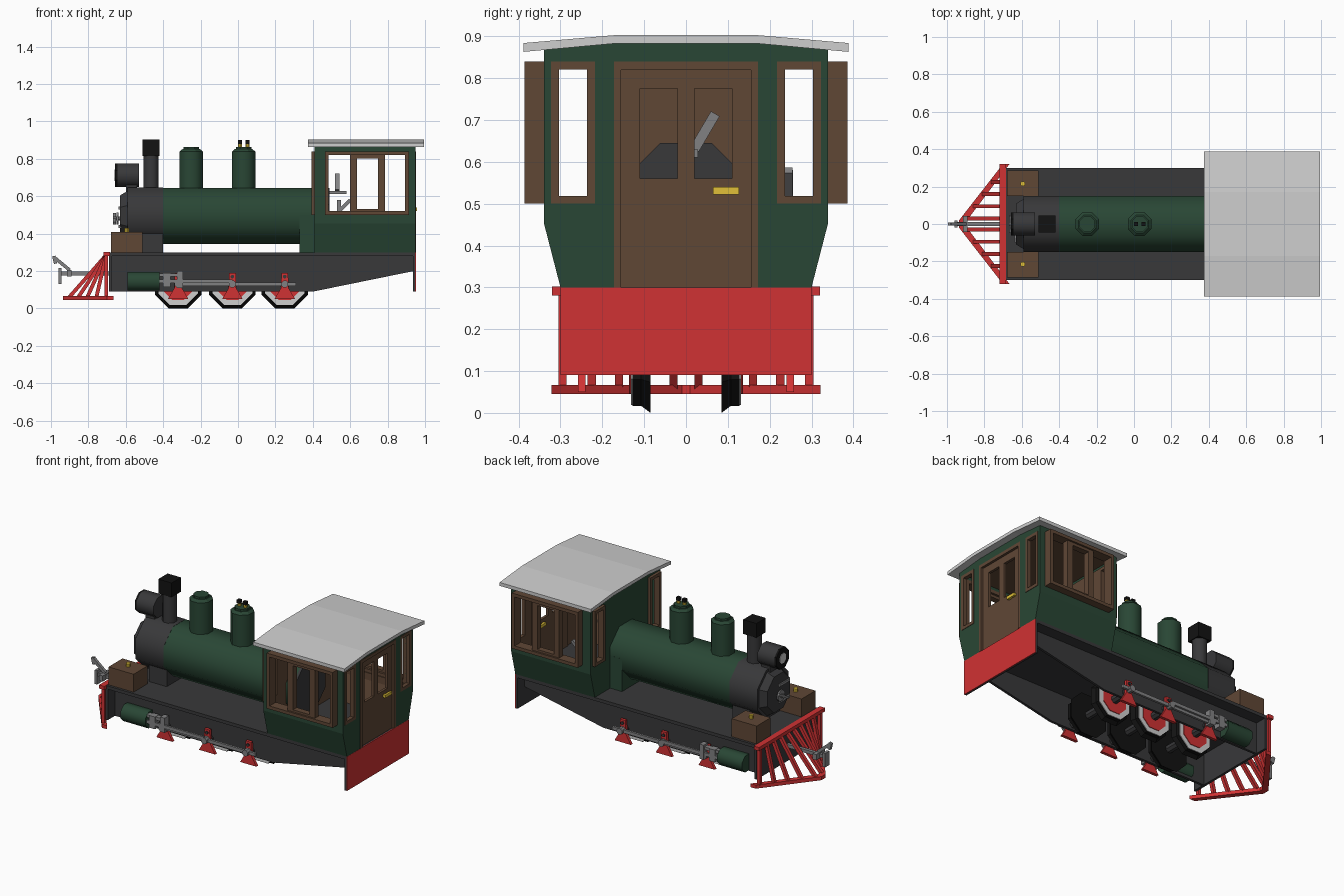
import bpy, bmesh, math
from mathutils import Vector

if "Cube" in bpy.data.objects:
    bpy.data.objects.remove(bpy.data.objects["Cube"])


def material(name, r, g, b):
    m = bpy.data.materials.new(name)
    m.diffuse_color = (r, g, b, 1)
    m.use_nodes = True
    m.node_tree.nodes["Principled BSDF"].inputs["Base Color"].default_value = m.diffuse_color
    return m


GREEN = material("dark green", .022, .062, .035)
BROWN = material("wood brown", .115, .063, .036)
DARK = material("charcoal", .04, .04, .042)
BLACK = material("black", .006, .006, .006)
RED = material("red", .63, .032, .033)
LIGHT = material("light grey", .62, .62, .62)
STEEL = material("steel grey", .22, .22, .225)
GOLD = material("gold", .75, .53, .04)


def rect(u0, u1, v0, v1):
    return [(u0, v0), (u1, v0), (u1, v1), (u0, v1)]


def ngon(u, v, r, n=8):
    return [(u + r * math.cos(math.tau * (i + .5) / n),
             v + r * math.sin(math.tau * (i + .5) / n)) for i in range(n)]


def frame(u0, u1, v0, v1, w):
    return [rect(u0, u1, v0, v0 + w), rect(u0, u1, v1 - w, v1),
            rect(u0, u0 + w, v0 + w, v1 - w), rect(u1 - w, u1, v0 + w, v1 - w)]


def place(axis, u, v, a):
    return {"x": (a, u, v), "y": (u, a, v), "z": (u, v, a)}[axis]


def prism(name, mat, axis, polys, a, b, mirror=False, smooth=False, taper=1.0):
    """Extrude 2D polygons along an axis; mirror adds the copy across y = 0."""
    if not isinstance(polys[0], list):
        polys = [polys]
    bm = bmesh.new()
    for p in polys:
        cu = sum(q[0] for q in p) / len(p)
        cv = sum(q[1] for q in p) / len(p)
        for s in ((1, -1) if mirror else (1,)):
            lo = [place(axis, u, v, a) for u, v in p]
            hi = [place(axis, cu + (u - cu) * taper, cv + (v - cv) * taper, b) for u, v in p]
            lo = [bm.verts.new((c[0], c[1] * s, c[2])) for c in lo]
            hi = [bm.verts.new((c[0], c[1] * s, c[2])) for c in hi]
            bm.faces.new(lo)
            bm.faces.new(hi)
            for i in range(len(p)):
                j = (i + 1) % len(p)
                bm.faces.new((lo[i], lo[j], hi[j], hi[i]))
    bmesh.ops.recalc_face_normals(bm, faces=bm.faces)
    me = bpy.data.meshes.new(name)
    bm.to_mesh(me)
    bm.free()
    if smooth:
        me.shade_smooth()
        me.set_sharp_from_angle(angle=math.radians(50))
    me.materials.append(mat)
    ob = bpy.data.objects.new(name, me)
    bpy.context.collection.objects.link(ob)
    return ob


def rod(name, mat, p, q, w):
    p, q = Vector(p), Vector(q)
    ob = prism(name, mat, "z", rect(-w, w, -w, w), 0, (q - p).length)
    ob.rotation_mode = "QUATERNION"
    ob.rotation_quaternion = (q - p).to_track_quat("Z", "Y")
    ob.location = p
    return ob


# chassis: thin wide deck, inset side frames rising under the cab, end plates
prism("deck", DARK, "z", rect(-.69, .945, -.3, .3), .28, .3)
prism("side_frame", DARK, "y", [(-.69, .09), (.4, .09), (.94, .2), (.94, .28), (-.69, .28)], .215, .23, True)
prism("front_plate", DARK, "x", rect(-.3, .3, .09, .28), -.69, -.675)
prism("rear_plate", DARK, "x", rect(-.3, .3, .09, .3), .935, .946)
prism("rear_red_panel", RED, "x", rect(-.3, .3, .09, .3), .946, .951)

# wheels, axles and outside cranks
for i, x in enumerate((-.32, -.03, .25)):
    n = f"_{i + 1}"
    prism("wheel_flange" + n, BLACK, "y", ngon(x, .125, .135), .085, .107, True, taper=.87)
    prism("wheel_tread" + n, BLACK, "y", ngon(x, .125, .118), .107, .128, True)
    prism("wheel_tyre" + n, LIGHT, "y", ngon(x, .125, .115), .128, .132, True)
    prism("wheel_centre" + n, RED, "y", ngon(x, .125, .085), .132, .136, True)
    prism("axle" + n, DARK, "y", ngon(x, .125, .025), -.24, .24)
    prism("crank" + n, RED, "y", [(x - .055, .05), (x + .055, .05), (x + .02, .11),
                                  (x + .018, .19), (x - .018, .19), (x - .02, .11)], .24, .258, True)
    prism("crank_pin" + n, STEEL, "y", ngon(x, .13, .02), .258, .29, True)
    prism("crank_nut" + n, DARK, "y", ngon(x, .17, .01), .258, .265, True)

# cylinders and motion
prism("cylinder", GREEN, "x", ngon(.248, .145, .054), -.59, -.42, True, True)
prism("coupling_rod", STEEL, "y", rect(-.34, .31, .12, .14), .262, .276, True)
prism("connecting_rod", STEEL, "y", rect(-.42, -.03, .135, .155), .278, .29, True)
prism("slide_bar", STEEL, "y", rect(-.42, -.3, .17, .188), .255, .285, True)
prism("crosshead", STEEL, "y", [rect(-.325, -.295, .11, .2), rect(-.4, -.36, .115, .19)], .25, .292, True)

# boiler, smokebox and firebox
prism("boiler", GREEN, "x", ngon(0, .495, .162), -.4, .475, smooth=True)
prism("backhead", DARK, "x", ngon(0, .495, .162), .475, .49)
prism("smokebox", DARK, "x", ngon(0, .495, .163), -.59, -.4, smooth=True)
prism("smokebox_door", DARK, "x", ngon(0, .495, .145), -.59, -.63, taper=.82)
prism("smokebox_saddle", DARK, "x", rect(-.12, .12, .3, .42), -.52, -.4)
prism("firebox", GREEN, "x", rect(-.15, .15, .3, .5), .33, .42)
prism("door_wheel", STEEL, "x", ngon(0, .48, .035), -.65, -.64)
prism("door_spindle", STEEL, "x", ngon(0, .48, .012), -.665, -.62)
rod("door_handle", STEEL, (-.66, -.045, .455), (-.66, .045, .505), .007)
prism("door_hinge", STEEL, "x", [rect(-.1, .0, .43, .445), rect(-.1, .0, .53, .545)], -.638, -.622)

# chimney, domes, whistles, headlamp
prism("chimney", DARK, "z", ngon(-.465, 0, .043), .62, .82, smooth=True)
prism("chimney_cap", BLACK, "z", rect(-.51, -.42, -.045, .045), .815, .903)
for n, x in (("sand_dome", -.25), ("steam_dome", .03)):
    prism(n, GREEN, "z", ngon(x, 0, .068), .62, .838, smooth=True)
    prism(n + "_shoulder", GREEN, "z", ngon(x, 0, .068), .838, .852, taper=.75)
    prism(n + "_cap", GREEN, "z", ngon(x, 0, .045), .85, .864)
for i, x in enumerate((.01, .05)):
    prism(f"whistle_base_{i + 1}", GOLD, "z", ngon(x, 0, .011), .86, .882)
    prism(f"whistle_{i + 1}", BLACK, "z", rect(x - .011, x + .011, -.011, .011), .88, .9)
prism("headlamp", DARK, "x", ngon(0, .712, .067), -.645, -.53, smooth=True)
prism("headlamp_rim", BLACK, "x", ngon(0, .712, .067), -.657, -.645)
prism("headlamp_lens", LIGHT, "x", ngon(0, .712, .032), -.66, -.656)
prism("headlamp_bracket", DARK, "z", rect(-.6, -.54, -.04, .04), .62, .66)

# tool boxes
prism("tool_box", BROWN, "z", rect(-.68, -.51, .15, .285), .3, .41, True)
prism("tool_box_knob", GOLD, "z", ngon(-.595, .215, .013), .41, .43, True)

# cowcatcher
prism("buffer_beam", RED, "x", rect(-.32, .32, .28, .302), -.72, -.685)
prism("cowcatcher_foot", RED, "z", [(-.665, .322), (-.7, .322), (-.935, .02), (-.935, 0),
                                    (-.9, 0), (-.9, .01)], .045, .067, True)
for i, y in enumerate((.03, .095, .16, .225, .295)):
    for s in (1, -1):
        foot = -.925 + .235 * y / .315
        rod(f"cowcatcher_bar_{i + 1}", RED, (-.705, s * y, .285), (foot, s * y, .06), .01)

# front coupler
rod("coupler_bar", STEEL, (-.96, 0, .187), (-.69, 0, .187), .01)
prism("coupler_plate", STEEL, "x", rect(-.02, .02, .13, .215), -.96, -.943)
prism("coupler_wing", STEEL, "x", rect(-.042, .042, .17, .205), -.915, -.89)
rod("coupler_link", STEEL, (-.9, 0, .205), (-.985, 0, .275), .009)
rod("coupler_hook", STEEL, (-.985, 0, .28), (-.975, 0, .24), .009)

# cab end walls: lower panel, pillars and top rail, mirrored, with wood lining
half_wall = [[(.17, .3), (.3, .3), (.34, .455), (.34, .5), (.17, .5)],
             rect(.17, .22, .5, .84), rect(.32, .34, .5, .84),
             [(.17, .84), (.34, .84), (.34, .868), (.17, .884)]]
half_lining = [[(.17, .3), (.275, .3), (.318, .455), (.318, .5), (.17, .5)], rect(.17, .22, .5, .84)]
prism("cab_front_wall", GREEN, "x", half_wall, .41, .425, True)
prism("cab_rear_wall", GREEN, "x", half_wall, .935, .95, True)
prism("cab_front_centre", GREEN, "x", rect(-.17, .17, .3, .884), .41, .425)
prism("cab_front_lining", BROWN, "x", half_lining + [rect(0, .17, .3, .84)], .425, .431, True)
prism("cab_rear_lining", BROWN, "x", half_lining, .929, .935, True)
prism("cab_rear_header", GREEN, "x", rect(-.17, .17, .84, .884), .935, .95)
prism("cab_ceiling", BROWN, "x", [(-.325, .857), (.325, .857), (.325, .868), (.17, .882),
                                  (-.17, .882), (-.325, .868)], .425, .935)

# cab side walls: flared lower panel, window surround and lining
prism("cab_side_flare", GREEN, "x", [(.285, .3), (.3, .3), (.34, .455), (.34, .5), (.325, .5), (.325, .457)],
      .41, .95, True)
prism("cab_side_lining", BROWN, "x", [(.28, .3), (.285, .3), (.325, .457), (.325, .5), (.32, .5), (.32, .457)],
      .431, .929, True)
prism("cab_side_wall", GREEN, "y", [rect(.41, .47, .5, .868), rect(.91, .95, .5, .868),
                                    rect(.47, .91, .835, .868)], .325, .34, True)

# windows
prism("side_window_frame", BROWN, "y", frame(.465, .914, .5, .84, .02), .325, .386, True)
prism("side_window_sash", BROWN, "y", [rect(.6, .636, .52, .82), rect(.748, .785, .52, .82),
                                       rect(.636, .748, .52, .533), rect(.636, .748, .803, .82)], .338, .375, True)
prism("front_window_frame", BROWN, "x", frame(.218, .323, .5, .84, .019), .393, .432, True)
prism("rear_window_frame", BROWN, "x", frame(.218, .323, .5, .84, .019), .928, .953, True)

# recessed rear door with two window openings
prism("rear_door", BROWN, "x", [rect(-.155, .155, .3, .56), rect(-.155, .155, .775, .822),
                                rect(-.155, -.11, .56, .775), rect(-.02, .02, .56, .775),
                                rect(.11, .155, .56, .775)], .922, .938)
prism("rear_door_jamb", BROWN, "x", [rect(-.172, -.155, .3, .84), rect(.155, .172, .3, .84),
                                     rect(-.155, .155, .82, .84)], .922, .953)
prism("door_lever", GOLD, "x", [rect(.065, .127, .522, .54)], .944, .957)
prism("inner_door_lever", GOLD, "x", rect(.065, .127, .522, .54), .903, .914)
prism("door_lever_stem", GOLD, "x", rect(.068, .085, .524, .538), .908, .95)

# roof
prism("roof", LIGHT, "x", [(-.388, .863), (-.17, .883), (.17, .883), (.388, .863),
                           (.388, .884), (.17, .903), (-.17, .903), (-.388, .884)], .375, .995)

# cab controls
rod("regulator", STEEL, (.53, .02, .63), (.53, .07, .715), .012)
rod("regulator_stem", STEEL, (.48, .02, .62), (.58, .02, .62), .009)
rod("brake_stand", STEEL, (.54, .245, .3), (.54, .245, .58), .011)
rod("brake_lever", STEEL, (.54, .245, .52), (.6, .245, .58), .009)
